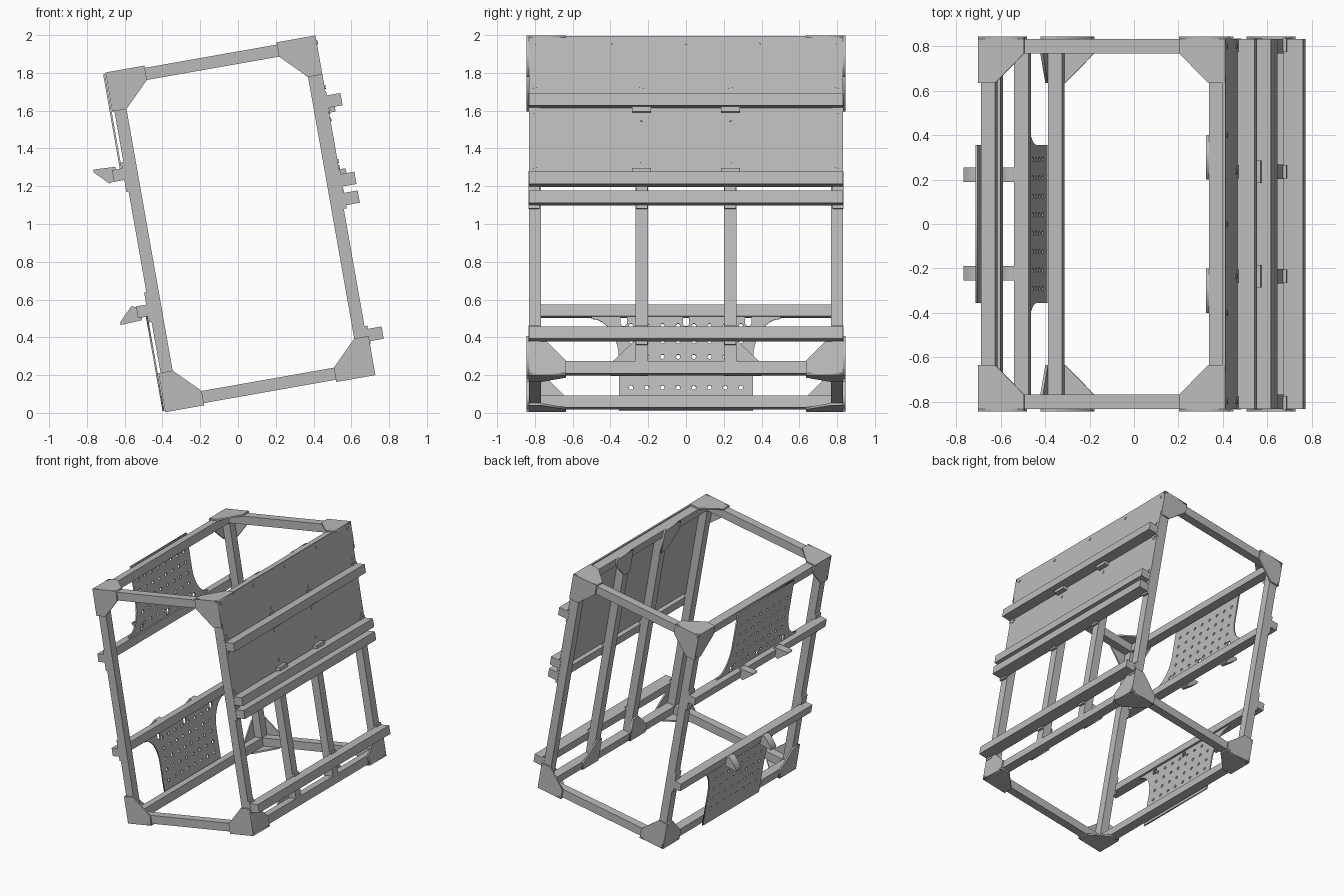
import bpy, bmesh, math
from mathutils import Matrix, Vector

if "Cube" in bpy.data.objects:
    bpy.data.objects.remove(bpy.data.objects["Cube"])

# Parts are laid out upright, then the whole frame is leaned over
LEAN = Matrix.Translation((0.0125, 0, 1.001)) @ Matrix.Rotation(math.radians(-10), 4, 'Y')
X, Y, Z = 0.553, 0.832, 0.901      # outer faces of the tube frame
T, P = 0.065, 0.012                # tube width, plate thickness


def material(name, value):
    m = bpy.data.materials.new(name)
    m.use_nodes = True
    m.diffuse_color = (value, value, value, 1)
    m.node_tree.nodes["Principled BSDF"].inputs["Base Color"].default_value = m.diffuse_color
    return m


GREY = material("grey metal", 0.5)


def finish(name, bm):
    bmesh.ops.recalc_face_normals(bm, faces=bm.faces)
    mesh = bpy.data.meshes.new(name)
    bm.to_mesh(mesh)
    bm.free()
    mesh.transform(LEAN)
    mesh.materials.append(GREY)
    ob = bpy.data.objects.new(name, mesh)
    bpy.context.collection.objects.link(ob)
    return ob


def box(name, x, y, z):
    bm = bmesh.new()
    bmesh.ops.create_cube(bm, size=1)
    for v in bm.verts:
        v.co = [(a + b) / 2 + c * (b - a) for (a, b), c in zip((x, y, z), v.co)]
    return finish(name, bm)


def plate(name, loops, axis, pos, thick=P):
    """Flat sheet: first loop is the outline, the rest are holes."""
    cu = bpy.data.curves.new(name, 'CURVE')
    cu.dimensions, cu.fill_mode, cu.extrude = '2D', 'BOTH', thick / 2
    for loop in loops:
        s = cu.splines.new('POLY')
        s.points.add(len(loop) - 1)
        for p, (a, b) in zip(s.points, loop):
            p.co = (a, b, 0, 1)
        s.use_cyclic_u = True
    helper = bpy.data.objects.new(name + " helper", cu)
    bpy.context.collection.objects.link(helper)
    dg = bpy.context.evaluated_depsgraph_get()
    mesh = bpy.data.meshes.new_from_object(helper.evaluated_get(dg))
    bm = bmesh.new()
    bm.from_mesh(mesh)
    bpy.data.objects.remove(helper)
    bpy.data.meshes.remove(mesh)
    bmesh.ops.remove_doubles(bm, verts=bm.verts, dist=1e-5)
    for v in bm.verts:
        a, b, c = v.co
        c += pos
        v.co = {'X': (c, a, b), 'Y': (a, c, b), 'Z': (a, b, c)}[axis]
    return finish(name, bm)


def circle(cy, cz, r, n=10):
    return [(cy + r * math.cos(math.tau * i / n), cz + r * math.sin(math.tau * i / n)) for i in range(n)]


def span(outer, sign, width=T):
    return sorted((sign * outer, sign * (outer - width)))


def corner(a, b, sa, sb, leg=0.21):
    """Chamfered gusset outline with its square corner at (a, b)."""
    w = T + P
    pts = [(0, 0), (leg, 0), (leg, w), (w, leg), (0, leg)]
    return [(sa * (a - p), sb * (b - q)) for p, q in pts]


# Tube frame
for sx in (-1, 1):
    for sy in (-1, 1):
        box("corner_post", span(X, sx), span(Y, sy), (-Z, Z))
    for sz in (-1, 1):
        box("long_rail", span(X, sx), (-Y, Y), span(Z, sz))
for sy in (-1, 1):
    for sz in (-1, 1):
        box("cross_rail", (-X, X), span(Y, sy), span(Z, sz))

# Three-way corner gussets
for sx in (-1, 1):
    for sy in (-1, 1):
        for sz in (-1, 1):
            plate("gusset_end", [corner(X + P, Z + P, sx, sz)], 'Y', sy * (Y + P / 2))
            plate("gusset_cap", [corner(X + P, Y + P, sx, sy)], 'Z', sz * (Z + P / 2))
            if (sx, sz) != (1, 1):
                plate("gusset_side", [corner(Y + P, Z + P, sy, sz)], 'X', sx * (X + P / 2))

# Intermediate posts with inner gussets at both ends
for sy in (-1, 1):
    box("middle_post", (X - T, X), span(0.267, sy), (-Z, Z))
    for sz in (-1, 1):
        outline = [(0.2, Z), (0.4, Z), (0.4, Z - T), (0.267, Z - 0.19), (0.2, Z - 0.19)]
        plate("middle_gusset", [[(sy * a, sz * b) for a, b in outline]], 'X', X - T - P / 2)

# Outer rails on the panel side
RAILS = (0.557, 0.134, 0.033, -0.698)
for z in RAILS:
    box("panel_side_rail", (X, 0.642), (-Y, Y), (z - 0.033, z + 0.033))
    for y in (-0.805, -0.235, 0.235, 0.805):
        box("rail_foot", (X, X + 0.016), (y - 0.03, y + 0.03), (z - 0.05, z + 0.05))

# Cover panels, bolts and clips
PANEL = X + P
box("upper_panel", (X, PANEL), (-Y, Y), (RAILS[0], Z + 0.01))
box("lower_panel", (X, PANEL), (-Y, Y), (RAILS[1], RAILS[0]))
BOLTS = {0.875: (0, 0.4, 0.8), 0.635: (0.235, 0.8), 0.5: (0.8,), 0.462: (0.235,),
         0.238: (0.235,), 0.205: (0.8,)}
for z, ys in BOLTS.items():
    for y in {s * y for y in ys for s in (-1, 1)}:
        plate("panel_bolt", [circle(y, z, 0.011)], 'X', PANEL + 0.002, 0.006)
for y in (-0.235, 0.235):
    for z in (RAILS[0] - 0.045, RAILS[1] + 0.045):
        box("panel_clip", (X, 0.6), (y - 0.05, y + 0.05), (z - 0.014, z + 0.014))

# Perforated sheets with their rails and hooks, mirrored top to bottom
half = [(0.355, 0.905)]
for i in range(9):
    t = math.pi / 2 * i / 8
    half.append((0.5 - 0.145 * math.cos(t), 0.63 - 0.22 * math.sin(t)))
half.append((0.5, 0.36))
sheet = half + [(-y, z) for y, z in reversed(half)]
HOOK = [(0.6, 0.345), (0.645, 0.33), (0.717, 0.402), (0.717, 0.418), (0.6, 0.412)]
for sz in (-1, 1):
    loops = [sheet]
    for row in range(5):
        for col in range(8):
            loops.append(circle((col - 3.5) * 0.083, 0.448 + row * 0.083, 0.012))
    for y in (-0.33, 0, 0.33):
        loops.append([(y + a, 0.425 + b) for a, b in
                      ((-0.017, -0.022), (0.017, -0.022), (0.017, 0.012), (0.008, 0.023),
                       (-0.008, 0.023), (-0.017, 0.012))])
    plate("perforated_sheet", [[(y, sz * z) for y, z in lp] for lp in loops], 'X', -0.573, 0.01)
    box("hook_side_rail", (-0.62, -X), (-Y, Y), sorted((sz * 0.335, sz * 0.398)))
    for sy in (-1, 1):
        plate("hook", [[(-a, sz * b) for a, b in HOOK]], 'Y', sy * 0.222, 0.065)
        box("rail_tab", (-X - P, -X), span(Y, sy), sorted((sz * 0.27, sz * 0.43)))
